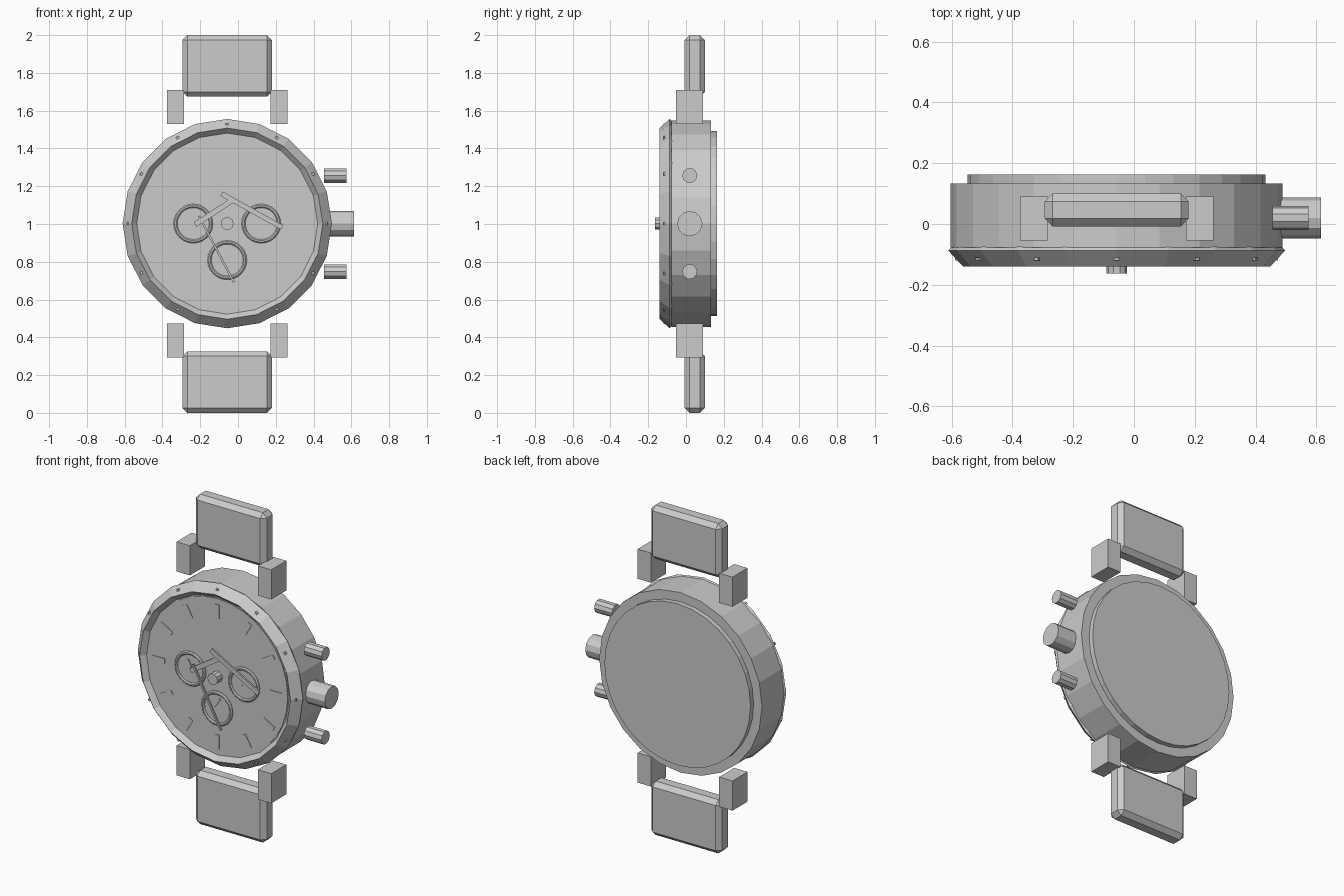
import bpy, bmesh
from math import sin, cos, pi, atan2, hypot
from mathutils import Matrix, Vector

cube = bpy.data.objects.get("Cube")
if cube:
    bpy.data.objects.remove(cube, do_unlink=True)

CX, CZ = -0.057, 1.002   # centre of the watch face
DIAL = -0.115            # depth of the dial surface

grey = bpy.data.materials.new("plain grey")
grey.use_nodes = True
grey.diffuse_color = (0.6, 0.6, 0.6, 1)
grey.node_tree.nodes["Principled BSDF"].inputs["Base Color"].default_value = (0.6, 0.6, 0.6, 1)


def finish(name, bm):
    bmesh.ops.recalc_face_normals(bm, faces=bm.faces)
    mesh = bpy.data.meshes.new(name)
    bm.to_mesh(mesh)
    bm.free()
    mesh.materials.append(grey)
    obj = bpy.data.objects.new(name, mesh)
    bpy.context.collection.objects.link(obj)
    return obj


def lathe(name, profile, sides, x=CX, z=CZ, ring=False):
    """Turn (radius, y) points about a y axis; ring joins last to first, else caps."""
    bm = bmesh.new()
    rows = [[bm.verts.new((x + r * cos(2 * pi * i / sides), y, z + r * sin(2 * pi * i / sides)))
             for i in range(sides)] for r, y in profile]
    pairs = list(zip(rows, rows[1:]))
    if ring:
        pairs.append((rows[-1], rows[0]))
    else:
        bm.faces.new(rows[0])
        bm.faces.new(rows[-1])
    for a, b in pairs:
        for i in range(sides):
            j = (i + 1) % sides
            bm.faces.new((a[i], a[j], b[j], b[i]))
    return finish(name, bm)


def side_cylinder(name, x0, x1, radius, z, sides):
    """Cylinder pointing along x."""
    bm = bmesh.new()
    move = Matrix.Translation(((x0 + x1) / 2, 0.02, z)) @ Matrix.Rotation(pi / 2, 4, 'Y')
    bmesh.ops.create_cone(bm, cap_ends=True, segments=sides, radius1=radius,
                          radius2=radius, depth=x1 - x0, matrix=move)
    return finish(name, bm)


def box(name, centre, size, turn=0.0, chamfer=0.0):
    """Box turned about y, with optional chamfered edges."""
    bm = bmesh.new()
    bmesh.ops.create_cube(bm, size=1)
    bmesh.ops.scale(bm, vec=size, verts=bm.verts)
    if chamfer:
        bmesh.ops.bevel(bm, geom=bm.edges[:], offset=chamfer, segments=1, affect='EDGES')
    bm.transform(Matrix.Translation(centre) @ Matrix.Rotation(turn, 4, 'Y'))
    return finish(name, bm)


def hand(name, start, end, width, y):
    """Flat bar between two points given relative to the dial centre."""
    dx, dz = end[0] - start[0], end[1] - start[1]
    centre = Vector((CX + (start[0] + end[0]) / 2, y, CZ + (start[1] + end[1]) / 2))
    return box(name, centre, (hypot(dx, dz), 0.01, width), -atan2(dz, dx))


# Case, back plate, diamond-section bezel and stepped dial
lathe("case", [(0.546, -0.078), (0.546, 0.133)], 24)
lathe("back_plate", [(0.49, 0.13), (0.49, 0.163)], 32)
lathe("bezel", [(0.554, -0.087), (0.506, -0.139), (0.458, -0.087), (0.506, -0.037)], 20, ring=True)
lathe("dial", [(0.488, -0.07), (0.488, DIAL + 0.005), (0.471, DIAL + 0.005), (0.471, DIAL)], 32)
lathe("centre_hub", [(0.034, -0.1), (0.034, -0.163)], 10)

# Hour markers and bezel studs
for i in range(12):
    a = i * pi / 6
    c, s = cos(a), sin(a)
    box(f"hour_marker_{i}", (CX + 0.395 * c, DIAL, CZ + 0.395 * s), (0.085, 0.008, 0.028), -a)
    box(f"bezel_stud_{i}", (CX + 0.525 * c, -0.115, CZ + 0.525 * s), (0.012, 0.01, 0.016), -a)

# Sub-dials: a raised ring around a shallow disc
for label, dx, dz in (("left", 0.18, 0), ("right", -0.18, 0), ("lower", 0, -0.193)):
    x, z = CX + dx, CZ + dz
    lathe(label + "_subdial_ring", [(0.104, DIAL + 0.005), (0.104, DIAL - 0.005), (0.098, DIAL - 0.011),
                                    (0.09, DIAL - 0.011), (0.084, DIAL - 0.005), (0.084, DIAL + 0.005)],
          24, x, z, ring=True)
    lathe(label + "_subdial", [(0.085, DIAL + 0.004), (0.085, DIAL - 0.003)], 24, x, z)

# Hands
hand("hour_hand", (-0.17, -0.005), (0.03, 0.125), 0.028, -0.127)
hand("minute_hand", (-0.03, 0.158), (0.29, -0.02), 0.026, -0.134)
hand("second_hand", (-0.15, 0.04), (0.035, -0.31), 0.011, -0.134)
hand("left_subdial_hand", (0.165, -0.005), (0.195, 0.03), 0.01, -0.119)
hand("right_subdial_hand", (-0.195, 0.055), (-0.162, -0.012), 0.01, -0.119)
hand("lower_subdial_hand", (-0.02, -0.19), (0.02, -0.13), 0.01, -0.119)

# Crown and pushers
side_cylinder("crown", 0.475, 0.615, 0.067, CZ, 12)
for label, dz in (("upper", 0.254), ("lower", -0.254)):
    side_cylinder(label + "_pusher", 0.455, 0.574, 0.04, CZ + dz, 10)

# Strap ends and lugs, mirrored above and below
for label, side in (("upper", 1), ("lower", -1)):
    box(label + "_strap", (CX, 0.046, 1 + side * 0.837), (0.474, 0.107, 0.326), chamfer=0.026)
    for name, dx in (("left", 0.273), ("right", -0.273)):
        box(f"{label}_{name}_lug", (CX + dx, 0.018, CZ + side * 0.618), (0.09, 0.144, 0.18))
